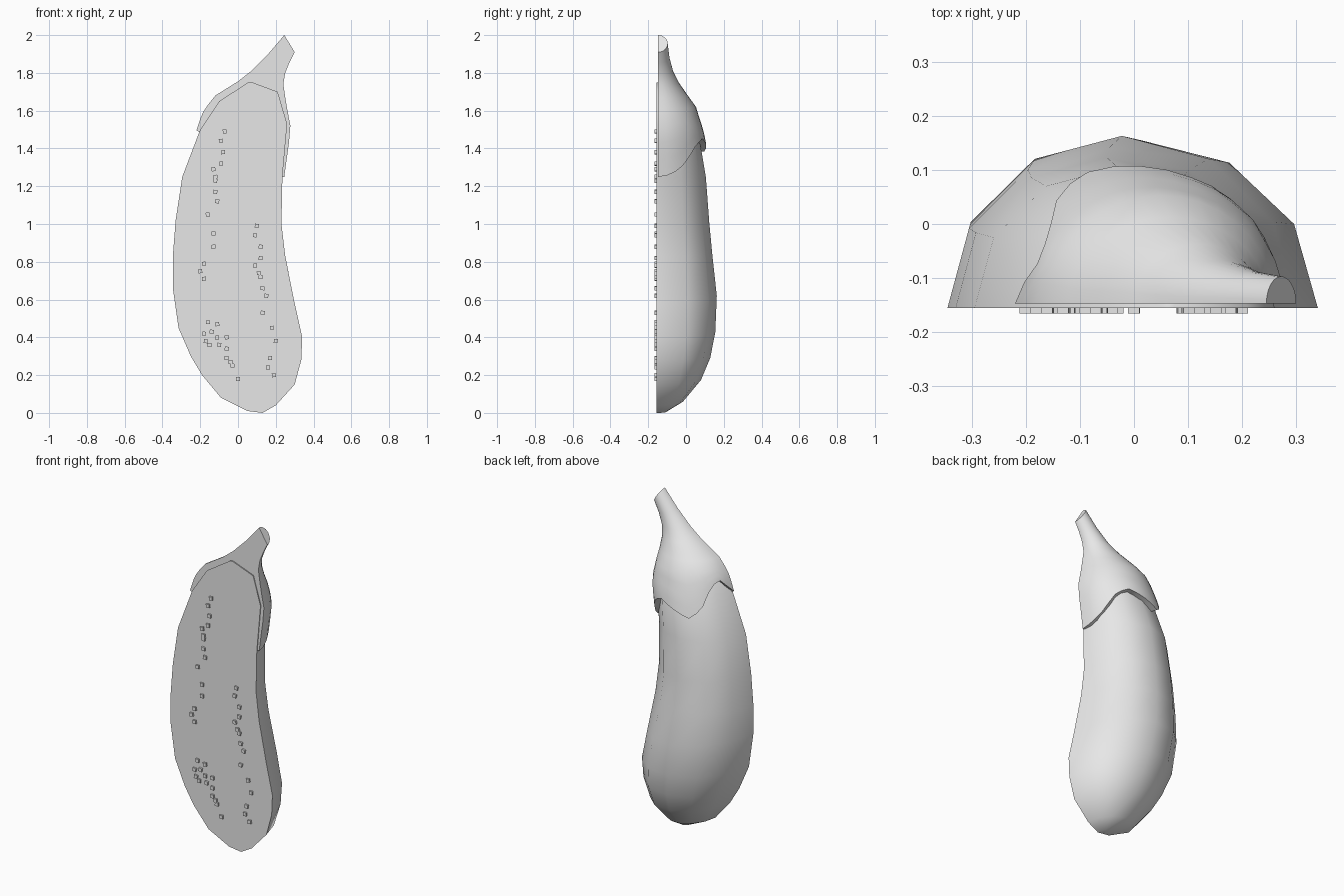
import bpy
import bmesh
import random
from math import sin, cos, pi, radians
from mathutils import Matrix, Vector

old = bpy.data.objects.get("Cube")
if old:
    bpy.data.objects.remove(old, do_unlink=True)

random.seed(4)
FRONT = -0.155

grey = bpy.data.materials.new("plain grey")
grey.use_nodes = True
grey.diffuse_color = (0.8, 0.8, 0.8, 1)
grey.node_tree.nodes["Principled BSDF"].inputs["Base Color"].default_value = grey.diffuse_color


def finish(name, bm, angle):
    """Turn a bmesh into a named object, smooth below the given angle."""
    bmesh.ops.recalc_face_normals(bm, faces=bm.faces)
    mesh = bpy.data.meshes.new(name)
    bm.to_mesh(mesh)
    bm.free()
    mesh.materials.append(grey)
    obj = bpy.data.objects.new(name, mesh)
    bpy.context.collection.objects.link(obj)
    bpy.ops.object.select_all(action="DESELECT")
    obj.select_set(True)
    bpy.context.view_layer.objects.active = obj
    bpy.ops.object.shade_smooth_by_angle(angle=radians(angle))
    return obj


def half_ring(left, right, depth, front, segments):
    """Half ellipse bulging backwards between two points of the front outline."""
    left, right = Vector(left), Vector(right)
    middle, reach = (left + right) / 2, (right - left) / 2
    ring = []
    for i in range(segments + 1):
        a = pi * i / segments
        p = middle + reach * cos(a)
        ring.append((p.x, front + depth * sin(a), p.y))
    return ring


def loft(name, rings, angle, close_last=True):
    """Skin half rings, with a flat front and closed ends."""
    bm = bmesh.new()
    rows = [[bm.verts.new(p) for p in ring] for ring in rings]
    for a, b in zip(rows, rows[1:]):
        for i in range(len(a)):
            j = (i + 1) % len(a)
            bm.faces.new((a[i], a[j], b[j], b[i]))
    bm.faces.new(rows[0])
    if close_last:
        bm.faces.new(rows[-1])
    return finish(name, bm, angle)


def interpolate(table, t):
    """Piecewise linear lookup; the first column is the key."""
    for a, b in zip(table, table[1:]):
        if t <= b[0]:
            f = (t - a[0]) / (b[0] - a[0])
            return [p + (q - p) * f for p, q in zip(a[1:], b[1:])]
    return list(table[-1][1:])


# Halved fruit: left outline point, right outline point, depth
body = [
    ((0.05, 0.01), (0.13, 0), 0.05),
    ((-0.09, 0.08), (0.20, 0.04), 0.14),
    ((-0.19, 0.20), (0.30, 0.15), 0.235),
    ((-0.25, 0.30), (0.335, 0.28), 0.283),
    ((-0.315, 0.45), (0.34, 0.40), 0.31),
    ((-0.345, 0.66), (0.30, 0.58), 0.318),
    ((-0.345, 0.83), (0.25, 0.83), 0.295),
    ((-0.33, 1.02), (0.23, 1.0), 0.278),
    ((-0.295, 1.25), (0.235, 1.25), 0.26),
    ((-0.20, 1.50), (0.26, 1.53), 0.215),
    ((-0.10, 1.65), (0.21, 1.70), 0.13),
    ((0.055, 1.75), (0.075, 1.75), 0.01),
]
loft("fruit_body", [half_ring(*r, FRONT, 6) for r in body], 60)

# Leafy cap with stem: upper rings run from the cut stem down to the shoulder
SEGMENTS = 18
CAP_FRONT = FRONT + 0.008
stem = [
    ((0.245, 2.0), (0.30, 1.91), 0.05),
    ((0.16, 1.90), (0.272, 1.855), 0.06),
    ((0.07, 1.81), (0.25, 1.80), 0.08),
    ((0, 1.755), (0.24, 1.74), 0.11),
    ((-0.12, 1.68), (0.25, 1.67), 0.16),
    ((-0.16, 1.63), (0.26, 1.61), 0.20),
]
rings = [half_ring(*r, CAP_FRONT, SEGMENTS) for r in stem]

# Cap skirt: height, left, right, depth; and the wavy hem: angle, height
skirt = [
    (1.25, -0.305, 0.245, 0.265),
    (1.40, -0.25, 0.265, 0.258),
    (1.495, -0.22, 0.28, 0.24),
    (1.585, -0.19, 0.27, 0.21),
    (1.63, -0.16, 0.26, 0.20),
]
hem = [(0, 1.25), (15, 1.26), (30, 1.31), (50, 1.41), (68, 1.455), (90, 1.42),
       (112, 1.38), (130, 1.45), (145, 1.56), (160, 1.575), (180, 1.495)]


def skirt_ring(drop, scale=1):
    ring = []
    for i in range(SEGMENTS + 1):
        a = pi * i / SEGMENTS
        top = rings[len(stem) - 1][i][2]
        z = top + (interpolate(hem, 180 * i / SEGMENTS)[0] - top) * drop
        left, right, depth = interpolate(skirt, z)
        x = (left + right) / 2 + (right - left) / 2 * cos(a) * scale
        ring.append((x, CAP_FRONT + depth * sin(a) * scale, z))
    return ring


rings += [skirt_ring(k / 4) for k in range(1, 5)]
rings.append(skirt_ring(1, 0.86))
loft("cap_and_stem", rings, 50, close_last=False)

# Seeds on the cut face, in hundredths of a unit
left_trail = [(-7, 149), (-9, 144), (-8, 138), (-9, 132), (-13, 129), (-12, 125),
              (-12, 123), (-12, 117), (-11, 112), (-16, 105), (-13, 95), (-13, 88),
              (-18, 79), (-20, 75), (-18, 71)]
right_trail = [(10, 99), (9, 94), (12, 88), (12, 82), (9, 78), (11, 74), (12, 72),
               (13, 66), (15, 62), (13, 53), (18, 45), (20, 38), (17, 29), (16, 24), (19, 20)]
lower_cluster = [(-16, 48), (-11, 47), (-18, 42), (-14, 43), (-11, 40), (-6, 40), (-17, 38),
                 (-15, 36), (-10, 36), (-6, 34), (-6, 29), (-4, 27), (-3, 25), (0, 18)]

for name, spots in (("left_seeds", left_trail), ("right_seeds", right_trail),
                    ("lower_seeds", lower_cluster)):
    bm = bmesh.new()
    for x, z in spots:
        place = (Matrix.Translation((x / 100, FRONT - 0.004, z / 100))
                 @ Matrix.Rotation(random.uniform(-0.2, 0.2), 4, "Y")
                 @ Matrix.Diagonal((0.021, 0.013, 0.021, 1)))
        bmesh.ops.create_cube(bm, size=1, matrix=place)
    finish(name, bm, 30)
